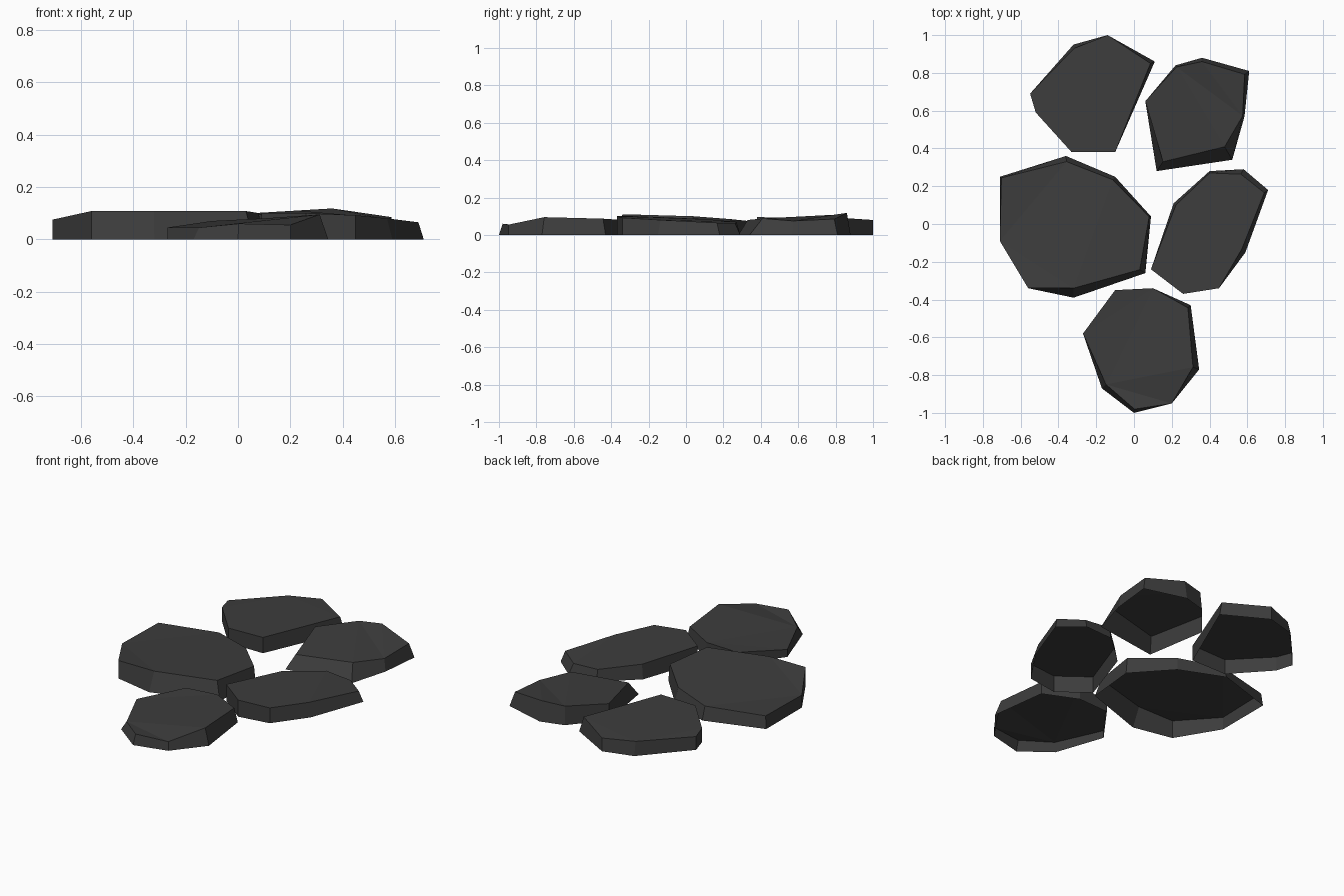
import bpy
import bmesh
from mathutils import Vector

default_cube = bpy.data.objects.get("Cube")
if default_cube:
    bpy.data.objects.remove(default_cube, do_unlink=True)

# One dark stone colour for everything
STONE_COLOUR = (0.046, 0.046, 0.046, 1.0)
stone = bpy.data.materials.new("dark_stone")
stone.use_nodes = True
stone.diffuse_color = STONE_COLOUR
shader = stone.node_tree.nodes["Principled BSDF"]
shader.inputs["Base Color"].default_value = STONE_COLOUR
shader.inputs["Roughness"].default_value = 0.9


def paving_stone(name, outline):
    """Flat-shaded slab, open underneath.

    Each outline corner, counterclockwise, is (x, y, height, inset), where
    inset is how far the top corner leans in towards the middle of the slab.
    """
    middle = Vector((0, 0))
    for x, y, height, inset in outline:
        middle += Vector((x, y)) / len(outline)

    bm = bmesh.new()
    base, top = [], []
    for x, y, height, inset in outline:
        foot = Vector((x, y))
        rim = foot + (middle - foot).normalized() * inset
        base.append(bm.verts.new((foot.x, foot.y, 0)))
        top.append(bm.verts.new((rim.x, rim.y, height)))

    # Side walls between the two rings, then the gently uneven top
    count = len(outline)
    for i in range(count):
        j = (i + 1) % count
        bm.faces.new((base[i], base[j], top[j], top[i]))
    cap = bm.faces.new(top)
    bmesh.ops.triangulate(bm, faces=[cap])

    mesh = bpy.data.meshes.new(name)
    bm.to_mesh(mesh)
    bm.free()
    mesh.materials.append(stone)
    slab = bpy.data.objects.new(name, mesh)
    bpy.context.scene.collection.objects.link(slab)
    return slab


# Rear pair
paving_stone("rear_right_stone", [
    (-.14, 1, .08, 0), (-.32, .95, .08, .02), (-.55, .69, .08, 0),
    (-.52, .59, .085, 0), (-.33, .38, .09, 0), (-.1, .38, .095, 0),
    (.11, .86, .09, .025),
])
paving_stone("rear_left_stone", [
    (.61, .81, .085, .03), (.36, .88, .118, .02), (.22, .84, .11, .01),
    (.06, .65, .1, 0), (.12, .28, .08, .06), (.52, .34, .088, .08),
    (.585, .57, .075, .01),
])

# Middle pair
paving_stone("middle_right_stone", [
    (-.71, .25, .075, .01), (-.71, -.09, .075, 0), (-.56, -.34, .108, 0),
    (-.32, -.39, .108, .05), (.06, -.26, .108, .035), (.09, .04, .1, .01),
    (-.1, .25, .085, .02), (-.36, .36, .075, .03),
])
paving_stone("middle_left_stone", [
    (.71, .18, .065, .025), (.58, .29, .06, .03), (.4, .28, .07, .01),
    (.21, .11, .085, .015), (.09, -.24, .1, 0), (.26, -.37, .1, 0),
    (.45, -.34, .092, 0), (.59, -.15, .08, .025),
])

# Front stone
paving_stone("front_stone", [
    (.1, -.34, .08, 0), (-.1, -.35, .07, 0), (-.27, -.58, .045, 0),
    (-.17, -.87, .045, .03), (0, -1, .06, .02), (.2, -.95, .055, 0),
    (.345, -.77, .095, .035), (.3, -.43, .087, .02),
])
